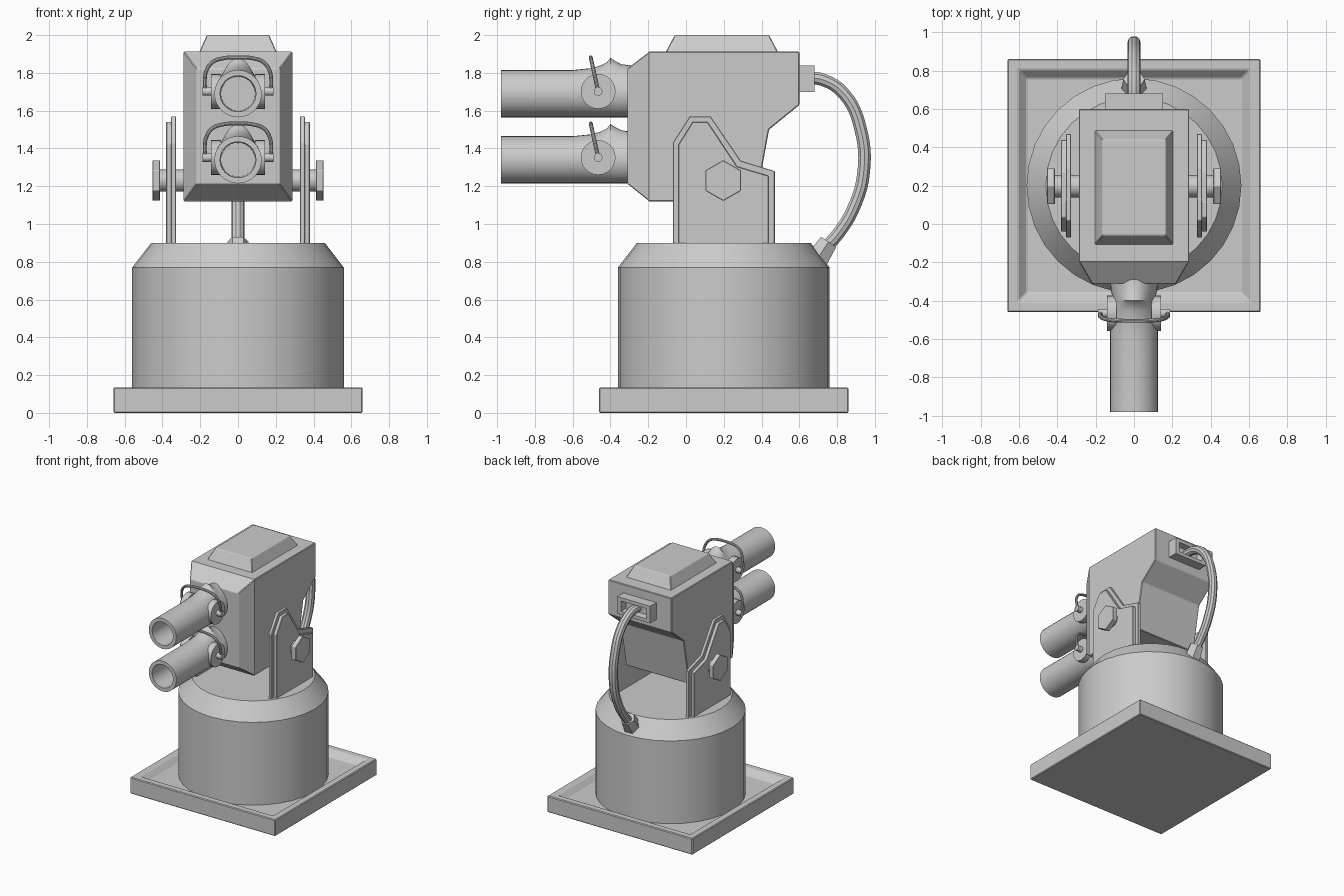
import bpy, bmesh, math
from mathutils import Vector

if "Cube" in bpy.data.objects:
    bpy.data.objects.remove(bpy.data.objects["Cube"])

CY = 0.2  # turret axis in y


def loft(name, rings, bevel=0.0, smooth=False):
    """Skin a list of equal-length point rings and cap both ends."""
    bm = bmesh.new()
    vs = [[bm.verts.new(p) for p in r] for r in rings]
    n = len(rings[0])
    for a, b in zip(vs, vs[1:]):
        for i in range(n):
            j = (i + 1) % n
            bm.faces.new((a[i], a[j], b[j], b[i]))
    bm.faces.new(vs[0][::-1])
    bm.faces.new(vs[-1])
    bmesh.ops.recalc_face_normals(bm, faces=bm.faces)
    me = bpy.data.meshes.new(name)
    bm.to_mesh(me)
    bm.free()
    ob = bpy.data.objects.new(name, me)
    bpy.context.collection.objects.link(ob)
    if bevel:
        m = ob.modifiers.new("bevel", 'BEVEL')
        m.width, m.segments, m.limit_method = bevel, 1, 'ANGLE'
    if smooth:
        shade(ob)
    return ob


def shade(ob):
    bpy.ops.object.select_all(action='DESELECT')
    ob.select_set(True)
    bpy.context.view_layer.objects.active = ob
    bpy.ops.object.shade_smooth_by_angle(angle=math.radians(32))


def rect(hx, hy, cy, z):
    return [(sx * hx, cy + sy * hy, z) for sx, sy in ((-1, -1), (1, -1), (1, 1), (-1, 1))]


def rect_y(hx, hz, cz, y):
    return [(sx * hx, y, cz + sz * hz) for sx, sz in ((-1, -1), (1, -1), (1, 1), (-1, 1))]


def circle(c, axis, r, n, turn=0.0):
    """Ring of n points round an axis; turn is the starting angle."""
    axis = Vector(axis).normalized()
    u = axis.cross(Vector((0, 1, 0) if abs(axis.y) < 0.9 else (0, 0, 1))).normalized()
    v = axis.cross(u)
    ang = [turn + 2 * math.pi * i / n for i in range(n)]
    return [Vector(c) + (u * math.cos(t) + v * math.sin(t)) * r for t in ang]


def rod(name, a, b, r1, r2, n, turn=0.0, bevel=0.0):
    d = Vector(b) - Vector(a)
    return loft(name, [circle(a, d, r1, n, turn), circle(b, d, r2, n, turn)], bevel, n > 8)


def prism(name, prof, x0, x1, bevel=0.0):
    return loft(name, [[(x, y, z) for y, z in prof] for x in (x0, x1)], bevel)


def tube(name, pts, r):
    cu = bpy.data.curves.new(name, 'CURVE')
    cu.dimensions, cu.bevel_depth, cu.bevel_resolution = '3D', r, 3
    cu.use_fill_caps, cu.resolution_u = True, 6
    sp = cu.splines.new('BEZIER')
    sp.bezier_points.add(len(pts) - 1)
    for bp, p in zip(sp.bezier_points, pts):
        bp.co = p
        bp.handle_left_type = bp.handle_right_type = 'AUTO'
    ob = bpy.data.objects.new(name, cu)
    bpy.context.collection.objects.link(ob)
    bpy.ops.object.select_all(action='DESELECT')
    ob.select_set(True)
    bpy.context.view_layer.objects.active = ob
    bpy.ops.object.convert(target='MESH')
    shade(bpy.context.view_layer.objects.active)


# Base tray with sunken floor
loft("base_plate", [rect(0.66, 0.66, CY, 0), rect(0.66, 0.66, CY, 0.135),
                    rect(0.605, 0.605, CY, 0.135), rect(0.56, 0.56, CY, 0.09)], 0.006)

# Drum with chamfered top
loft("drum", [circle((0, CY, z), (0, 0, 1), r, 32)
              for r, z in ((0.56, 0.06), (0.56, 0.77), (0.46, 0.9))], 0, True)

# Head housing: side profile, then a tapered nose on its front
prism("housing", [(-0.2, 1.12), (-0.2, 1.912), (0.6, 1.912), (0.6, 1.63), (0.44, 1.5), (0.37, 1.12)],
      -0.288, 0.288, 0.005)
loft("housing_nose", [rect_y(0.287, 0.395, 1.516, -0.195), rect_y(0.22, 0.305, 1.518, -0.31)], 0.004)
loft("top_cap", [rect(0.207, 0.3, 0.19, 1.905), rect(0.165, 0.25, 0.19, 2.0)], 0.004)

# Rear socket with recessed opening
loft("rear_socket", [rect_y(0.15, 0.07, 1.77, 0.59), rect_y(0.15, 0.07, 1.77, 0.68),
                     rect_y(0.115, 0.042, 1.77, 0.68), rect_y(0.105, 0.036, 1.77, 0.63)])

# Cable and lower connector
tube("cable", [(0, 0.63, 1.772), (0, 0.72, 1.765), (0, 0.84, 1.685), (0, 0.925, 1.5), (0, 0.94, 1.27),
               (0, 0.885, 1.08), (0, 0.81, 0.955), (0, 0.735, 0.87)], 0.035)
rod("cable_connector", (0, 0.695, 0.815), (0, 0.755, 0.905), 0.068, 0.056, 6)

# Twin yoke plates and pivot bolts
outer = [(-0.07, 0.88), (-0.07, 1.43), (0.02, 1.57), (0.13, 1.57), (0.29, 1.335), (0.47, 1.28), (0.47, 0.88)]
inner = [(-0.04, 0.88), (-0.04, 1.42), (0.035, 1.54), (0.115, 1.54), (0.27, 1.305), (0.437, 1.255), (0.437, 0.88)]
for s, side in ((-1, "left"), (1, "right")):
    prism("yoke_back_plate_" + side, outer, s * 0.328, s * 0.354, 0.003)
    prism("yoke_face_plate_" + side, inner, s * 0.35, s * 0.38, 0.003)
    rod("pivot_shaft_" + side, (s * 0.27, 0.197, 1.23), (s * 0.42, 0.197, 1.23), 0.058, 0.058, 16)
    rod("pivot_bolt_" + side, (s * 0.413, 0.197, 1.23), (s * 0.453, 0.197, 1.23), 0.108, 0.108, 6, 0, 0.003)


# Barrels: bored tube whose rear rises into a sight ridge
def barrel_ring(y, r, cz, lift, squeeze):
    pts = []
    for i in range(32):
        t = 2 * math.pi * i / 32
        s = math.sin(t)
        up = lift * max(s, 0) ** 3
        pts.append((r * math.cos(t) * squeeze, y, cz + r * s + up))
    return pts


for cz, label in ((1.69, "upper"), (1.34, "lower")):
    stations = [(-0.7, 0.09, 0, 1), (-0.98, 0.095, 0, 1), (-0.98, 0.125, 0, 1), (-0.6, 0.125, 0, 1),
                (-0.5, 0.125, 0.01, 1), (-0.45, 0.125, 0.025, 0.98), (-0.42, 0.125, 0.04, 0.95),
                (-0.4, 0.125, 0.065, 0.9), (-0.37, 0.125, 0.045, 0.92), (-0.34, 0.125, 0.03, 0.97),
                (-0.29, 0.125, 0.025, 1)]
    loft("barrel_" + label, [barrel_ring(y, r, cz, l, q) for y, r, l, q in stations], 0, True)
    pz = cz + 0.012
    for s, side in ((-1, "left"), (1, "right")):
        tag = label + "_" + side
        rod("hinge_disc_" + tag, (s * 0.09, -0.465, pz), (s * 0.142, -0.465, pz), 0.092, 0.092, 24)
        rod("hinge_pin_" + tag, (s * 0.13, -0.465, pz), (s * 0.187, -0.465, pz), 0.023, 0.023, 12)
    # Bail handle leaning forward
    half = [(0.172, 0.0), (0.176, 0.06), (0.165, 0.115), (0.135, 0.155), (0.08, 0.175)]
    path = half + [(0, 0.18)] + [(-x, h) for x, h in half[::-1]]
    tube("handle_" + label, [(x, -0.465 - h * 0.22, pz + h) for x, h in path], 0.0105)
